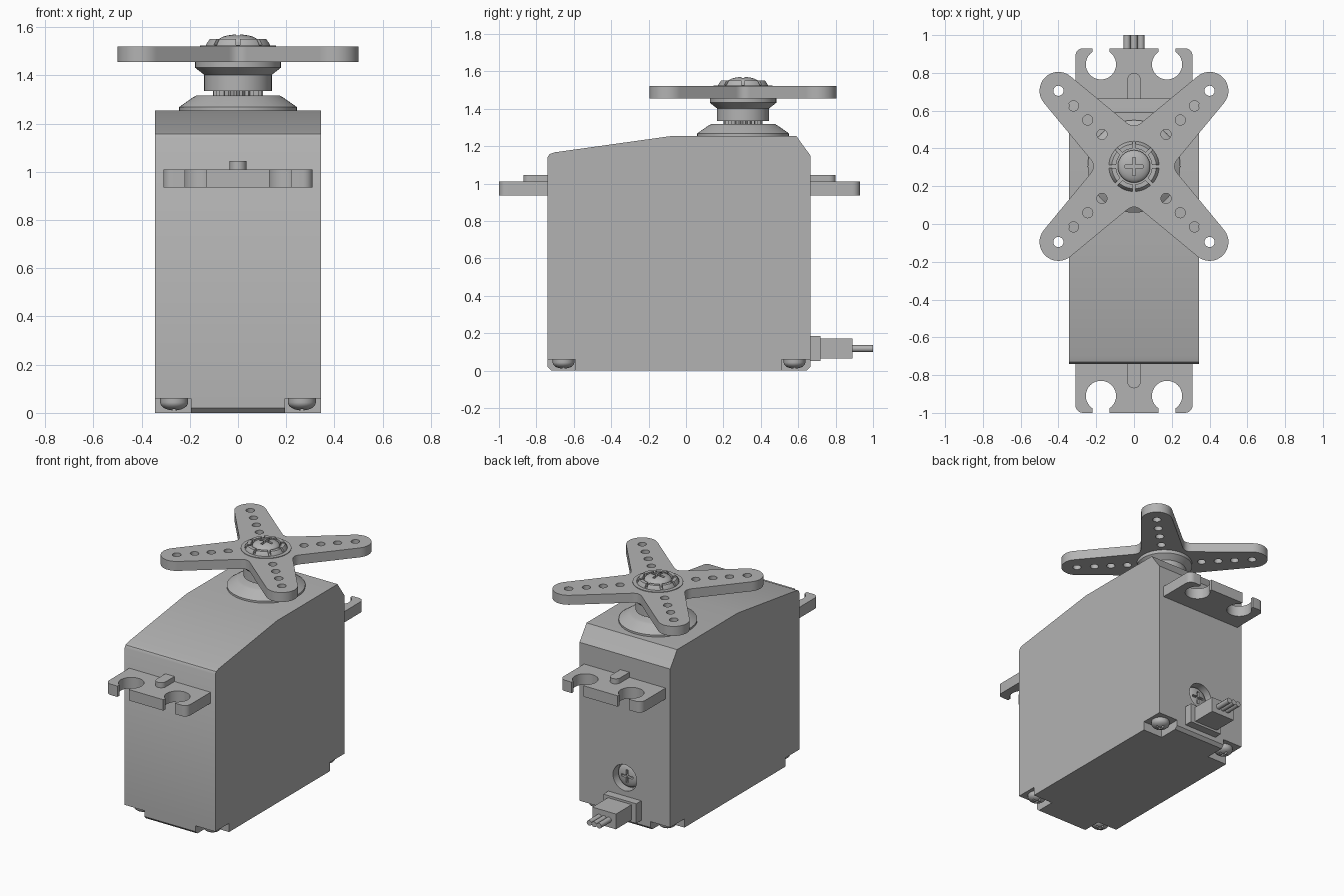
import bpy, bmesh
from math import sin, cos, pi, radians
from mathutils import Matrix, Vector

cube = bpy.data.objects.get("Cube")
if cube:
    bpy.data.objects.remove(cube, do_unlink=True)

grey = bpy.data.materials.new("plain grey")
grey.use_nodes = True
tone = (0.45, 0.45, 0.45, 1)
grey.diffuse_color = tone
grey.node_tree.nodes["Principled BSDF"].inputs["Base Color"].default_value = tone


def finish(name, bm, smooth=True):
    bmesh.ops.recalc_face_normals(bm, faces=bm.faces)
    mesh = bpy.data.meshes.new(name)
    bm.to_mesh(mesh)
    bm.free()
    mesh.materials.append(grey)
    ob = bpy.data.objects.new(name, mesh)
    bpy.context.collection.objects.link(ob)
    if smooth:
        shade(ob)
    return ob


def select(ob):
    bpy.ops.object.select_all(action='DESELECT')
    ob.select_set(True)
    bpy.context.view_layer.objects.active = ob


def shade(ob):
    select(ob)
    bpy.ops.object.shade_smooth_by_angle(angle=radians(32))


def prism(name, pts, lo, hi, axis='Z'):
    """Extrude a 2D outline: (x, y) along Z or (y, z) along X."""
    bm = bmesh.new()
    place = (lambda a, b, h: (a, b, h)) if axis == 'Z' else (lambda a, b, h: (h, a, b))
    rings = [[bm.verts.new(place(a, b, h)) for a, b in pts] for h in (lo, hi)]
    bm.faces.new(rings[0])
    bm.faces.new(rings[1])
    n = len(pts)
    for i in range(n):
        j = (i + 1) % n
        bm.faces.new((rings[0][i], rings[0][j], rings[1][j], rings[1][i]))
    return finish(name, bm)


def box(name, x, y, z):
    return prism(name, [(x[0], y[0]), (x[1], y[0]), (x[1], y[1]), (x[0], y[1])], *z)


def lathe(name, profile, at, turn=Matrix(), steps=48):
    """Spin an (r, z) profile round the z axis, then turn and place it."""
    bm = bmesh.new()
    vs = [bm.verts.new((r, 0, z)) for r, z in profile]
    for a, b in zip(vs, vs[1:]):
        bm.edges.new((a, b))
    bmesh.ops.spin(bm, geom=bm.verts[:] + bm.edges[:], axis=(0, 0, 1),
                   cent=(0, 0, 0), angle=2 * pi, steps=steps, use_merge=True)
    bmesh.ops.remove_doubles(bm, verts=bm.verts, dist=1e-5)
    bm.transform(Matrix.Translation(at) @ turn)
    return finish(name, bm)


def cylinder(name, r, lo, hi, at, turn=Matrix(), steps=32):
    return lathe(name, [(0, lo), (r, lo), (r, hi), (0, hi)], at, turn, steps)


def cut(ob, *cutters):
    for c in cutters:
        c.hide_render = True
        mod = ob.modifiers.new("cut", 'BOOLEAN')
        mod.operation, mod.solver, mod.object = 'DIFFERENCE', 'EXACT', c
        select(ob)
        bpy.ops.object.modifier_apply(modifier=mod.name)
        bpy.data.objects.remove(c, do_unlink=True)
    shade(ob)


def arc(cx, cy, r, a0, a1, n):
    angles = [radians(a0 + (a1 - a0) * i / n) for i in range(n + 1)]
    return [(cx + r * cos(a), cy + r * sin(a)) for a in angles]


def screw(name, r, h, at, turn=Matrix()):
    """Domed screw head with a cross recess."""
    dome = [(r * cos(t), h * (0.35 + 0.65 * sin(t))) for t in [i * pi / 16 for i in range(9)]]
    dome[-1] = (0, h)
    head = lathe(name, [(0, 0), (r, 0)] + dome, at, turn, 32)
    place = Matrix.Translation(at) @ turn
    for a, b in ((0.55, 0.1), (0.1, 0.55)):
        slot = box("slot", (-r * a, r * a), (-r * b, r * b), (h * 0.5, h * 1.5))
        slot.data.transform(place)
        cut(head, slot)


# Main case
case = prism("case", [(-0.72, 0), (0.645, 0), (0.665, 0.02), (0.665, 1.15), (0.61, 1.225),
                      (0.59, 1.255), (-0.07, 1.255), (-0.70, 1.167), (-0.73, 1.157),
                      (-0.74, 1.14), (-0.74, 0.02)], -0.345, 0.345, 'X')

# Corner notches and screws under the case
down = Matrix.Rotation(pi, 4, 'X')
for sx in (-1, 1):
    for y0, y1, ys in ((-0.8, -0.59, -0.655), (0.51, 0.8, 0.58)):
        xs = sorted((sx * 0.195, sx * 0.4))
        cut(case, box("notch", xs, (y0, y1), (-0.1, 0.06)))
        screw("bottom_screw", 0.058, 0.052, (sx * 0.265, ys, 0.062), down)

# Recessed screw on the back
back = Matrix.Rotation(-pi / 2, 4, 'X')
cut(case, cylinder("recess", 0.09, -0.06, 0.1, (0, 0.665, 0.31), back))
screw("back_screw", 0.08, 0.04, (0, 0.604, 0.31), back)

# Raised top cover with a seam that arches round the gear
cover = prism("top_cover", [(-0.61, 1.1), (-0.61, 1.17), (-0.54, 1.265), (0.61, 1.265),
                            (0.625, 1.2), (0.625, 1.1)], -0.31, 0.31, 'X')


def seam(w):
    return [(-0.31, -0.068 + w), (-0.23, -0.068 + w), (-0.20, -0.1 + w), (-0.08 + w, -0.1 + w)] + \
        arc(0, -0.09, 0.085 - w, 180, 0, 14) + \
        [(0.08 - w, -0.1 + w), (0.20, -0.1 + w), (0.23, -0.068 + w), (0.31, -0.068 + w)]


cut(cover, prism("seam", seam(-0.005) + seam(0.005)[::-1], 1.255, 1.3))

# Mounting lugs with open screw slots and a stiffening rib
for name, s, edge, tip, hole, rib in (("front", -1, 0.74, 1.0, 0.91, 0.87),
                                      ("back", 1, 0.665, 0.93, 0.845, 0.80)):
    half = [(0.31, edge - 0.03)] + arc(0.27, tip - 0.04, 0.04, 0, 90, 6)
    pts = half + [(-x, y) for x, y in reversed(half)]
    lug = prism(name + "_lug", [(x, s * y) for x, y in pts], 0.935, 1.01)
    for x in (-0.175, 0.175):
        cut(lug, cylinder("hole", 0.08, 0.8, 1.2, (x, s * hole, 0)),
            box("mouth", (x - 0.044, x + 0.044), sorted((s * hole, s * 1.2)), (0.8, 1.2)))
    ribs = [(0.035, edge - 0.03)] + arc(0, rib - 0.035, 0.035, 0, 180, 12) + [(-0.035, edge - 0.03)]
    prism(name + "_lug_rib", [(x, s * y) for x, y in ribs], 1.0, 1.045)

# Cable outlet
box("cable_collar", (-0.125, 0.125), (0.64, 0.72), (0.05, 0.185))
box("cable_plug", (-0.09, 0.09), (0.71, 0.89), (0.065, 0.17))
along = Matrix.Rotation(-pi / 2, 4, 'X')
for i in (-1, 0, 1):
    cylinder("cable_wire", 0.0185, 0, 0.12, (i * 0.037, 0.88, 0.117), along, 12)

# Gear boss, splined shaft and horn hub
HUB = Vector((0, 0.305, 0))
lathe("gear_boss", [(0, 1.24), (0.245, 1.24), (0.245, 1.268), (0.185, 1.31), (0.172, 1.317), (0, 1.317)], HUB)
teeth = [(r * cos(a), HUB.y + r * sin(a)) for i in range(50)
         for r, a in [((0.092, 0.104)[i % 2], i * pi / 25)]]
prism("splined_shaft", teeth, 1.30, 1.345)
lathe("horn_hub", [(0, 1.335), (0.14, 1.335), (0.14, 1.402), (0.178, 1.432), (0.178, 1.457), (0, 1.457)], HUB)

# Four-armed horn, outlined arm by arm
outline = []
slope = 0.095
for k in range(4):
    a = radians(45 + 90 * k)
    u = Vector((cos(a), sin(a)))
    v = Vector((-sin(a), cos(a)))
    for p, q in arc(0.566, 0, 0.1, -84.5, 84.5, 16):
        outline.append(u * p + v * q)
    w = 0.1 + (0.57 - 0.19) * slope
    start, end = u * 0.19 + v * w, v * 0.19 + u * w
    corner = (u + v) * 0.141
    for i in range(7):
        t = i / 6
        outline.append(start * (1 - t) ** 2 + corner * 2 * t * (1 - t) + end * t * t)
horn = prism("horn", [(p.x, p.y + HUB.y) for p in outline], 1.455, 1.52)
for k in range(4):
    a = radians(45 + 90 * k)
    for d in (0.566, 0.453, 0.347, 0.24):
        cut(horn, cylinder("hole", 0.027, 1.4, 1.6, HUB + Vector((cos(a), sin(a), 0)) * d, steps=20))

# Notched crown and centre screw
cylinder("horn_collar", 0.158, 1.515, 1.524, HUB, steps=48)
crown = lathe("crown", [(0.095, 1.51), (0.136, 1.51), (0.132, 1.53), (0.118, 1.55), (0.095, 1.55), (0.095, 1.51)], HUB)
for k in range(4):
    notch = box("notch", (-0.2, 0.2), (-0.008, 0.008), (1.527, 1.6))
    notch.data.transform(Matrix.Translation(HUB) @ Matrix.Rotation(k * pi / 4, 4, 'Z'))
    cut(crown, notch)
screw("centre_screw", 0.086, 0.05, HUB + Vector((0, 0, 1.52)))
